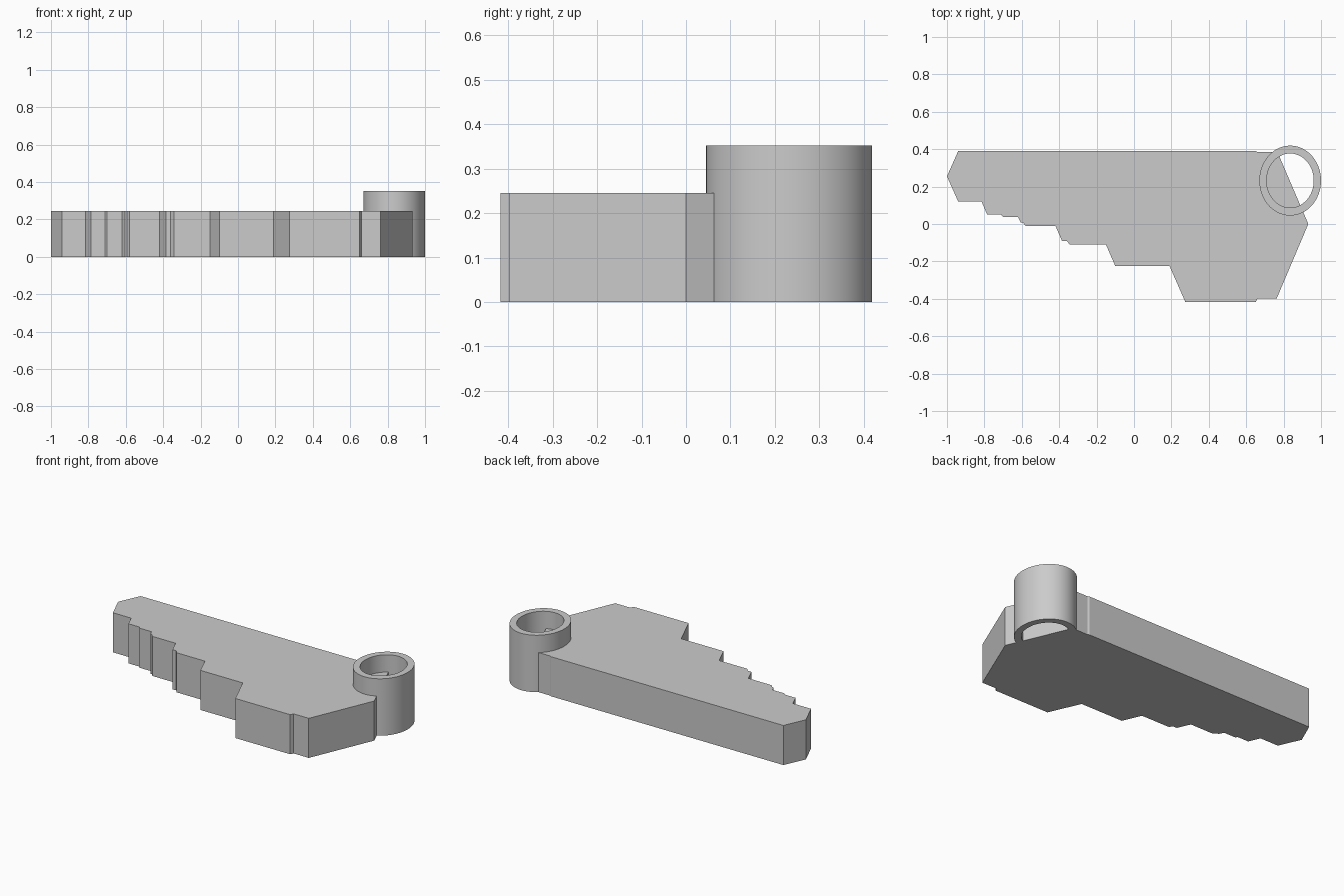
import bpy
import bmesh
import math

cube = bpy.data.objects.get("Cube")
if cube:
    bpy.data.objects.remove(cube, do_unlink=True)

grey = bpy.data.materials.new("plain grey")
grey.use_nodes = True
COLOUR = (0.6, 0.6, 0.6, 1)
grey.diffuse_color = COLOUR
grey.node_tree.nodes["Principled BSDF"].inputs["Base Color"].default_value = COLOUR


def finish(name, bm):
    bmesh.ops.recalc_face_normals(bm, faces=bm.faces)
    mesh = bpy.data.meshes.new(name)
    bm.to_mesh(mesh)
    bm.free()
    mesh.materials.append(grey)
    obj = bpy.data.objects.new(name, mesh)
    bpy.context.collection.objects.link(obj)
    return obj


# Stepped flat plate, extruded from its outline
OUTLINE = [
    (-0.94, 0.39), (-1, 0.255), (-0.94, 0.12), (-0.815, 0.12),
    (-0.785, 0.05), (-0.71, 0.05), (-0.70, 0.038), (-0.62, 0.038),
    (-0.605, 0.008), (-0.593, 0.008), (-0.58, -0.01), (-0.42, -0.01),
    (-0.385, -0.09), (-0.36, -0.09), (-0.343, -0.11), (-0.15, -0.11),
    (-0.10, -0.225), (0.19, -0.225), (0.275, -0.418), (0.65, -0.418),
    (0.66, -0.398), (0.763, -0.398), (0.932, 0), (0.767, 0.385),
    (0.66, 0.385), (0.65, 0.39),
]
bm = bmesh.new()
base = bm.faces.new([bm.verts.new((x, y, 0)) for x, y in OUTLINE])
top = bmesh.ops.extrude_face_region(bm, geom=[base], use_keep_orig=True)["geom"]
bmesh.ops.translate(bm, vec=(0, 0, 0.245),
                    verts=[v for v in top if isinstance(v, bmesh.types.BMVert)])
finish("stepped_plate", bm)

# Open oval collar at the wide end: a rectangular section swept round
SIDES = 64
CENTRE = (0.835, 0.232)
HEIGHT = 0.352
OUTER, INNER = (0.165, 0.187), (0.126, 0.145)
SECTION = [(OUTER, 0), (OUTER, HEIGHT), (INNER, HEIGHT), (INNER, 0)]
bm = bmesh.new()
rings = []
for i in range(SIDES):
    a = math.tau * i / SIDES
    rings.append([bm.verts.new((CENTRE[0] + r[0] * math.cos(a),
                                CENTRE[1] + r[1] * math.sin(a), z))
                  for r, z in SECTION])
for i, ring in enumerate(rings):
    following = rings[(i + 1) % SIDES]
    for j in range(len(SECTION)):
        k = (j + 1) % len(SECTION)
        bm.faces.new((ring[j], following[j], following[k], ring[k]))
collar = finish("oval_collar", bm)

bpy.ops.object.select_all(action="DESELECT")
collar.select_set(True)
bpy.context.view_layer.objects.active = collar
bpy.ops.object.shade_smooth_by_angle(angle=math.radians(30))
